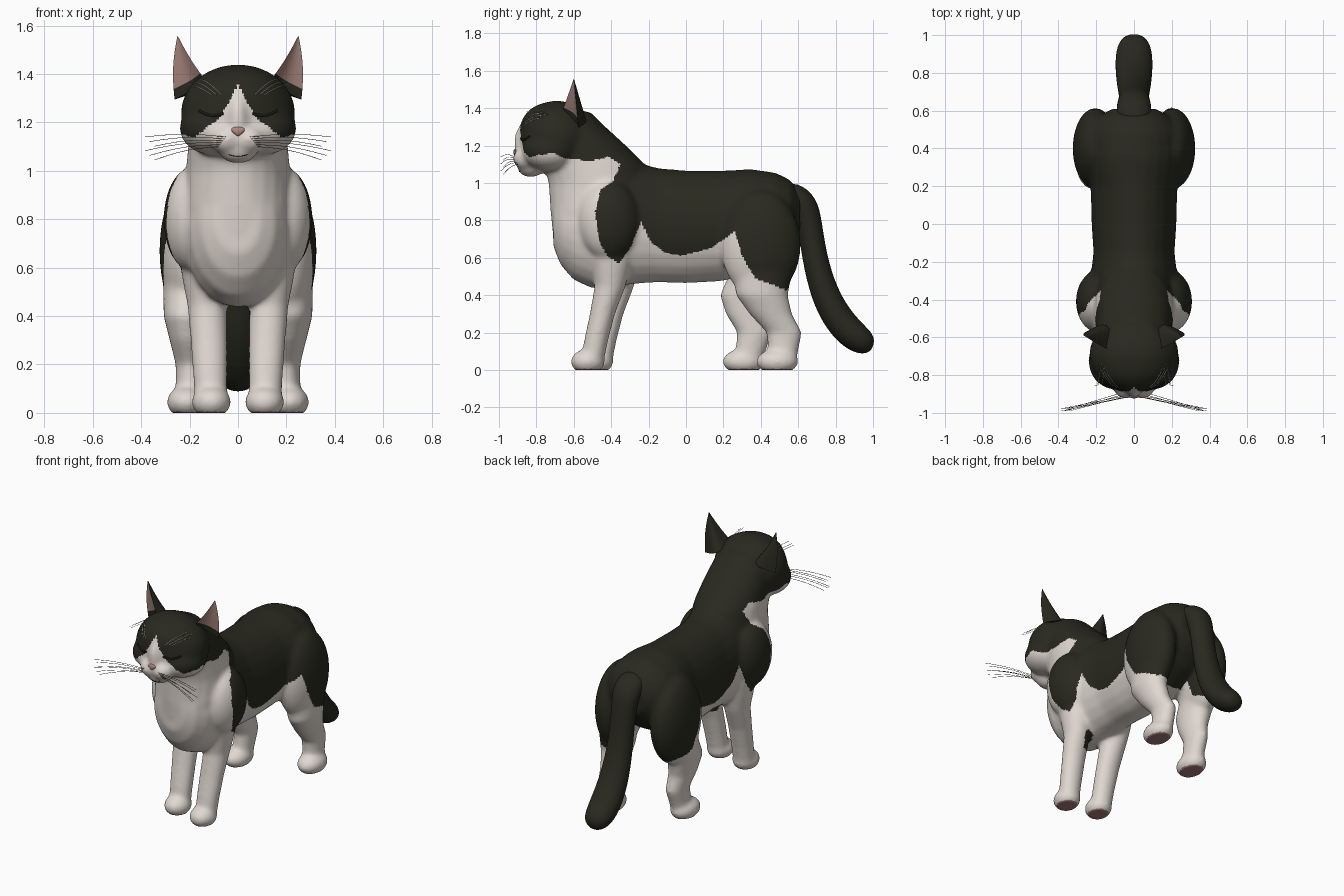
import bpy, bmesh, math
from math import sin, cos, pi
from mathutils import Vector, Matrix
from mathutils.bvhtree import BVHTree

if "Cube" in bpy.data.objects:
    bpy.data.objects.remove(bpy.data.objects["Cube"], do_unlink=True)


def material(name, rgb):
    mat = bpy.data.materials.new(name)
    mat.use_nodes = True
    mat.diffuse_color = (*rgb, 1)
    mat.node_tree.nodes["Principled BSDF"].inputs["Base Color"].default_value = (*rgb, 1)
    return mat


white = material("white fur", (.75, .69, .64))
black = material("black fur", (.022, .022, .014))
ear_pink = material("inner ear pink", (.38, .23, .2))
nose_pink = material("nose pink", (.42, .25, .22))
pad_mauve = material("paw pad mauve", (.36, .19, .185))
line_dark = material("eye and mouth line", (.012, .011, .01))
whisker_grey = material("whisker grey", (.12, .11, .1))


def ellipse(center, a, b, count=24):
    c, a, b = Vector(center), Vector(a), Vector(b)
    return [c + a * cos(2 * pi * k / count) + b * sin(2 * pi * k / count) for k in range(count)]


def loft(bm, rings, slot=None):
    rows = [[bm.verts.new(p) for p in ring] for ring in rings]
    n = len(rows[0])
    for i in range(len(rows) - 1):
        for k in range(n):
            j = (k + 1) % n
            f = bm.faces.new((rows[i][k], rows[i][j], rows[i + 1][j], rows[i + 1][k]))
            f.material_index = slot(i, k) if slot else 0
    bm.faces.new(rows[0])
    bm.faces.new(rows[-1])


def ball(bm, center, radii):
    bmesh.ops.create_uvsphere(bm, u_segments=28, v_segments=18, radius=1,
                              matrix=Matrix.Translation(center) @ Matrix.Diagonal((*radii, 1)))


def make_object(name, bm, mats):
    bmesh.ops.recalc_face_normals(bm, faces=bm.faces)
    mesh = bpy.data.meshes.new(name)
    bm.to_mesh(mesh)
    bm.free()
    for m in mats:
        mesh.materials.append(m)
    mesh.shade_smooth()
    obj = bpy.data.objects.new(name, mesh)
    bpy.context.scene.collection.objects.link(obj)
    return obj


def tubes(name, paths, radius, mat):
    curve = bpy.data.curves.new(name, "CURVE")
    curve.dimensions = "3D"
    curve.bevel_depth = radius
    curve.bevel_resolution = 1
    curve.use_fill_caps = True
    for path in paths:
        spline = curve.splines.new("POLY")
        spline.points.add(len(path) - 1)
        for point, p in zip(spline.points, path):
            point.co = (*p, 1)
    curve.materials.append(mat)
    obj = bpy.data.objects.new(name, curve)
    bpy.context.scene.collection.objects.link(obj)


bm = bmesh.new()
# Torso: y, bottom, top, half width
torso = [(-.71, .66, .94, .09), (-.67, .56, 1, .155), (-.6, .48, 1.05, .2), (-.5, .435, 1.08, .225),
         (-.4, .44, 1.1, .235), (-.28, .46, 1.115, .23), (-.15, .468, 1.08, .215), (0, .463, 1.067, .225),
         (.2, .475, 1.067, .23), (.35, .52, 1.074, .262), (.48, .59, 1.055, .25), (.56, .67, 1.015, .2),
         (.61, .74, .94, .12)]
loft(bm, [ellipse((0, y, (lo + hi) / 2), (w, 0, 0), (0, 0, (hi - lo) / 2)) for y, lo, hi, w in torso])
# Neck and chest: z, front, back, half width
neck = [(.55, -.65, -.42, .15), (.65, -.695, -.42, .18), (.75, -.715, -.36, .2), (.85, -.725, -.3, .215),
        (1, -.735, -.17, .215), (1.1, -.76, -.22, .207), (1.2, -.78, -.32, .197), (1.3, -.8, -.43, .18),
        (1.38, -.75, -.51, .13)]
loft(bm, [ellipse((0, (f + b) / 2, z), (w, 0, 0), (0, (b - f) / 2, 0)) for z, f, b, w in neck])
# Skull, brow, nose bridge and chin
ball(bm, (0, -.69, 1.24), (.237, .2, .2))
ball(bm, (0, -.72, 1.285), (.205, .168, .148))
ball(bm, (0, -.858, 1.21), (.045, .062, .115))
ball(bm, (0, -.83, 1.083), (.08, .072, .053))


def leg(bm, side, sections, shift):
    loft(bm, [ellipse((side * x, y + shift(z), z), (rx, 0, 0), (0, ry, 0)) for z, y, ry, x, rx in sections])


# Legs: z, centre y, y radius, centre x, x radius
fore = [(.66, -.4, .12, .16, .085), (.55, -.4, .1, .145, .085), (.45, -.405, .084, .128, .082),
        (.3, -.447, .068, .12, .077), (.16, -.48, .065, .115, .072), (.05, -.5, .062, .112, .068)]
hind = [(.62, .4, .18, .2, .1), (.5, .41, .155, .215, .095), (.4, .405, .14, .218, .09),
        (.3, .453, .115, .208, .075), (.2, .525, .096, .196, .062), (.11, .52, .083, .198, .06),
        (.04, .5, .085, .205, .064)]
for s in (1, -1):
    fore_shift = lambda z: 0 if s > 0 else .045
    hind_shift = lambda z: 0 if s > 0 else -.18 * max(0, 1 - (z / .55) ** 2)
    leg(bm, s, fore, fore_shift)
    leg(bm, s, hind, hind_shift)
    ball(bm, (s * .11, -.525 + fore_shift(0), .045), (.082, .093, .067))
    ball(bm, (s * .211, .488 + hind_shift(0), .045), (.084, .114, .068))
    # Shoulders, haunches, cheeks and muzzle
    ball(bm, (s * .19, -.41, .8), (.118, .165, .215))
    ball(bm, (s * .205, .4, .67), (.12, .215, .29))
    ball(bm, (s * .1, -.725, 1.175), (.142, .152, .11))
    ball(bm, (s * .045, -.858, 1.13), (.067, .068, .06))
body = make_object("body", bm, [])

# Merge the forms into one soft skin
remesh = body.modifiers.new("merge", "REMESH")
remesh.mode = "VOXEL"
remesh.voxel_size = .0105
soften = body.modifiers.new("soften", "SMOOTH")
soften.factor = .5
soften.iterations = 24
graph = bpy.context.evaluated_depsgraph_get()
graph.update()
skin = bpy.data.meshes.new_from_object(body.evaluated_get(graph))
body.modifiers.clear()
body.data = skin
skin.materials.clear()
for m in (white, black, pad_mauve):
    skin.materials.append(m)
for v in skin.vertices:
    v.co.z = max(v.co.z, 0)
skin.shade_smooth()

# Coat pattern: side outline of the black fur, and the face mask edge by distance from centre
coat = [(-1, 1.16), (-.72, 1.165), (-.65, 1.13), (-.5, 1.12), (-.41, 1.14), (-.35, 1.1), (-.39, 1.01),
        (-.46, .96), (-.485, .85), (-.465, .69), (-.42, .61), (-.36, .57), (-.3, .65), (-.24, .79),
        (-.19, .69), (-.12, .63), (-.03, .61), (.13, .65), (.26, .74), (.3, .61), (.37, .49),
        (.53, .43), (.8, .43), (.8, 1.8), (-1, 1.8)]
mask = [(0, 1.36), (.04, 1.275), (.085, 1.21), (.13, 1.18), (.18, 1.135), (.3, 1.17)]


def in_coat(y, z):
    hit = False
    for (y0, z0), (y1, z1) in zip(coat, coat[1:] + coat[:1]):
        if (z0 > z) != (z1 > z) and y < y0 + (z - z0) * (y1 - y0) / (z1 - z0):
            hit = not hit
    return hit


def mask_edge(x):
    for (x0, z0), (x1, z1) in zip(mask, mask[1:]):
        if x <= x1:
            return z0 + (x - x0) * (z1 - z0) / (x1 - x0)
    return mask[-1][1]


for f in skin.polygons:
    x, y, z = f.center
    inward = -f.normal.x * math.copysign(1, x)
    if z < .006:
        f.material_index = 2
    elif y < -.74:
        f.material_index = int(z > mask_edge(abs(x)))
    else:
        spot = x > 0 and inward > .1 and math.hypot(y + .37, z - .42) < .07
        inner_thigh = z < .62 and y < .42 and inward > .3
        f.material_index = int(spot or (in_coat(y, z) and not inner_thigh))

# Tail: y, z, radius
path = [(.5, .92, .07), (.58, .935, .078), (.635, .885, .078), (.662, .78, .067), (.687, .6, .068),
        (.735, .42, .076), (.8, .29, .083), (.88, .195, .084), (.945, .15, .074), (.985, .133, .05), (1, .128, .02)]
rings = []
for i, (y, z, r) in enumerate(path):
    before, after = path[max(i - 1, 0)], path[min(i + 1, len(path) - 1)]
    t = Vector((0, after[0] - before[0], after[1] - before[1])).normalized()
    rings.append(ellipse((0, y, z), (1.2 * r, 0, 0), (0, -t.z * r, t.y * r), 16))
bm = bmesh.new()
loft(bm, rings)
tail = make_object("tail", bm, [black])
tail.modifiers.new("round", "SUBSURF").levels = 2

# Ears: a cupped pink front and a rounded black back
N, ROWS = 8, 12
for s, name in ((1, "left_ear"), (-1, "right_ear")):
    tip, inner, outer = Vector((.25, -.6, 1.56)), Vector((.135, -.665, 1.375)), Vector((.262, -.575, 1.295))
    back = (outer - inner).cross(tip - inner).normalized()
    back *= 1 if back.y > 0 else -1
    rings = []
    for i in range(ROWS + 1):
        t = i / ROWS * .98
        a = inner.lerp(tip, t) + Vector((.004, 0, -.004)) * sin(pi * t)
        b = outer.lerp(tip, t) + Vector((.012, 0, 0)) * sin(pi * t)
        bow = lambda k, depth: a.lerp(b, k / N) + back * depth * (1 - t) * sin(pi * k / N)
        ring = [bow(k, .025) for k in range(N + 1)] + [bow(k, .1) for k in range(N - 1, 0, -1)]
        rings.append([Vector((s * p.x, p.y, p.z)) for p in ring])
    bm = bmesh.new()
    loft(bm, rings, lambda i, k: int(k < N and i > 1))
    ear = make_object(name, bm, [black, ear_pink])
    ear.data.set_sharp_from_angle(angle=math.radians(50))

# Facial details follow the face surface
tree = BVHTree.FromPolygons([v.co for v in skin.vertices], [p.vertices for p in skin.polygons])


def on_face(x, z, out=0):
    hit = tree.ray_cast(Vector((x, -2, z)), Vector((0, 1, 0)))[0]
    return Vector((x, (hit.y if hit else -.85) - out, z))


# Nose: a wedge, wide above and narrow below
bm = bmesh.new()
ball(bm, on_face(0, 1.163), (.025, .01, .019))
for v in bm.verts:
    v.co.x *= 1 + (v.co.z - 1.163) * 28
make_object("nose", bm, [nose_pink])
eyes, mouth, whiskers, brows = [], [], [], []
for s in (1, -1):
    eyes.append([on_face(s * (.06 + .1 * k / 8), 1.237 + .012 * k / 8 - .014 * sin(pi * k / 8)) for k in range(9)])
    mouth.append([on_face(s * .04 * k / 6, 1.06 + .008 * (k / 6) ** 2) for k in range(7)])
    for i in range(6):
        root = on_face(s * (.05 + .006 * i), 1.14 - .008 * i)
        end = Vector((s * (.385 - .02 * (i % 3)), -.99 + .012 * (i % 2), 1.14 - .019 * i))
        whiskers.append([root.lerp(end, k / 6) + Vector((0, 0, .012 * sin(pi * k / 6))) for k in range(7)])
    for i in range(3):
        brows.append([on_face(s * (.07 + .02 * i + .1 * k / 6), 1.315 + (.065 - .012 * i) * sin(pi * k / 12), .003)
                      for k in range(7)])
tubes("closed_eyes", eyes, .006, line_dark)
tubes("mouth", mouth, .0018, line_dark)
tubes("whiskers", whiskers, .0012, whisker_grey)
tubes("brow_whiskers", brows, .0014, white)
